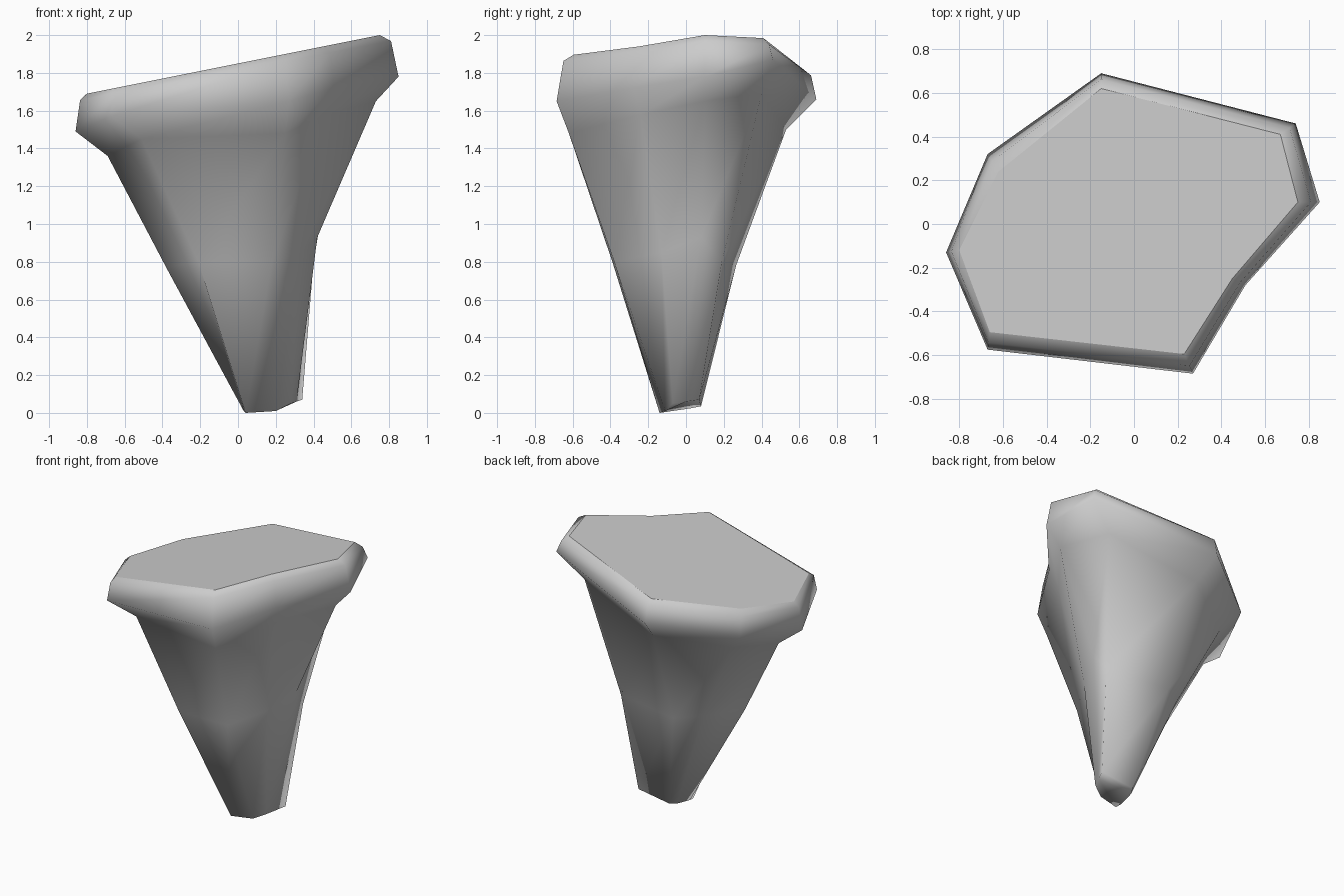
import bpy
import bmesh

cube = bpy.data.objects.get("Cube")
if cube:
    bpy.data.objects.remove(cube, do_unlink=True)

# Single stone colour
stone = bpy.data.materials.new("stone_grey")
stone.use_nodes = True
colour = (0.6, 0.6, 0.6, 1.0)
stone.diffuse_color = colour
stone.node_tree.nodes["Principled BSDF"].inputs["Base Color"].default_value = colour

# Flat top outline, laid on a plane that rises along x
outline = [(-.15, .62), (.67, .41), (.75, .10), (.45, -.25),
           (.23, -.595), (-.66, -.495), (-.80, -.12), (-.62, .24)]
top = [(x, y, 1.85 + .2 * x) for x, y in outline]

# Widest ring, the overhanging lip
rim = [(-.15, .69, 1.66), (.74, .46, 1.87), (.85, .10, 1.78), (.51, -.28, 1.72),
       (.27, -.685, 1.65), (-.67, -.575, 1.57), (-.86, -.13, 1.49), (-.67, .32, 1.57)]

# Undercut below the lip
neck = [(-.10, .53, 1.50), (.55, .40, 1.69), (.73, .10, 1.65), (.46, -.24, 1.58),
        (.25, -.62, 1.48), (-.51, -.46, 1.45), (-.69, -.10, 1.36), (-.55, .24, 1.42)]

# Rough middle of the taper
waist = [(-.08, .265, .78), (.40, .19, .80), (.42, .08, .93), (.33, -.13, .85),
         (.18, -.38, .80), (-.21, -.39, .80), (-.38, -.15, .77), (-.25, .15, .80)]

# Blunt tip
foot = [(.08, .08, .035), (.34, .07, .07), (.31, 0, .06), (.28, -.07, .05),
        (.20, -.11, .01), (.04, -.14, 0), (.03, -.09, .01), (.05, .03, .025)]

# Bevelled shoulder between the flat top and the lip
shoulder = []
for t, r in zip(top, rim):
    x, y = (t[k] + (r[k] - t[k]) * .6 for k in range(2))
    shoulder.append((x, y, 1.815 + .19 * x))

bm = bmesh.new()
rings = [[bm.verts.new(co) for co in ring]
         for ring in (top, shoulder, rim, neck, waist, foot)]

# Skin between neighbouring rings
for upper, lower in zip(rings, rings[1:]):
    for i in range(len(upper)):
        j = (i + 1) % len(upper)
        bm.faces.new((upper[i], upper[j], lower[j], lower[i])).smooth = True

# Flat top and closed foot
cap = bm.faces.new(rings[0])
base = bm.faces.new(rings[-1])
base.smooth = True
bmesh.ops.recalc_face_normals(bm, faces=bm.faces)
for edge in cap.edges:
    edge.smooth = False

mesh = bpy.data.meshes.new("tapered_rock")
bm.to_mesh(mesh)
bm.free()
mesh.materials.append(stone)
rock = bpy.data.objects.new("tapered_rock", mesh)
bpy.context.collection.objects.link(rock)
